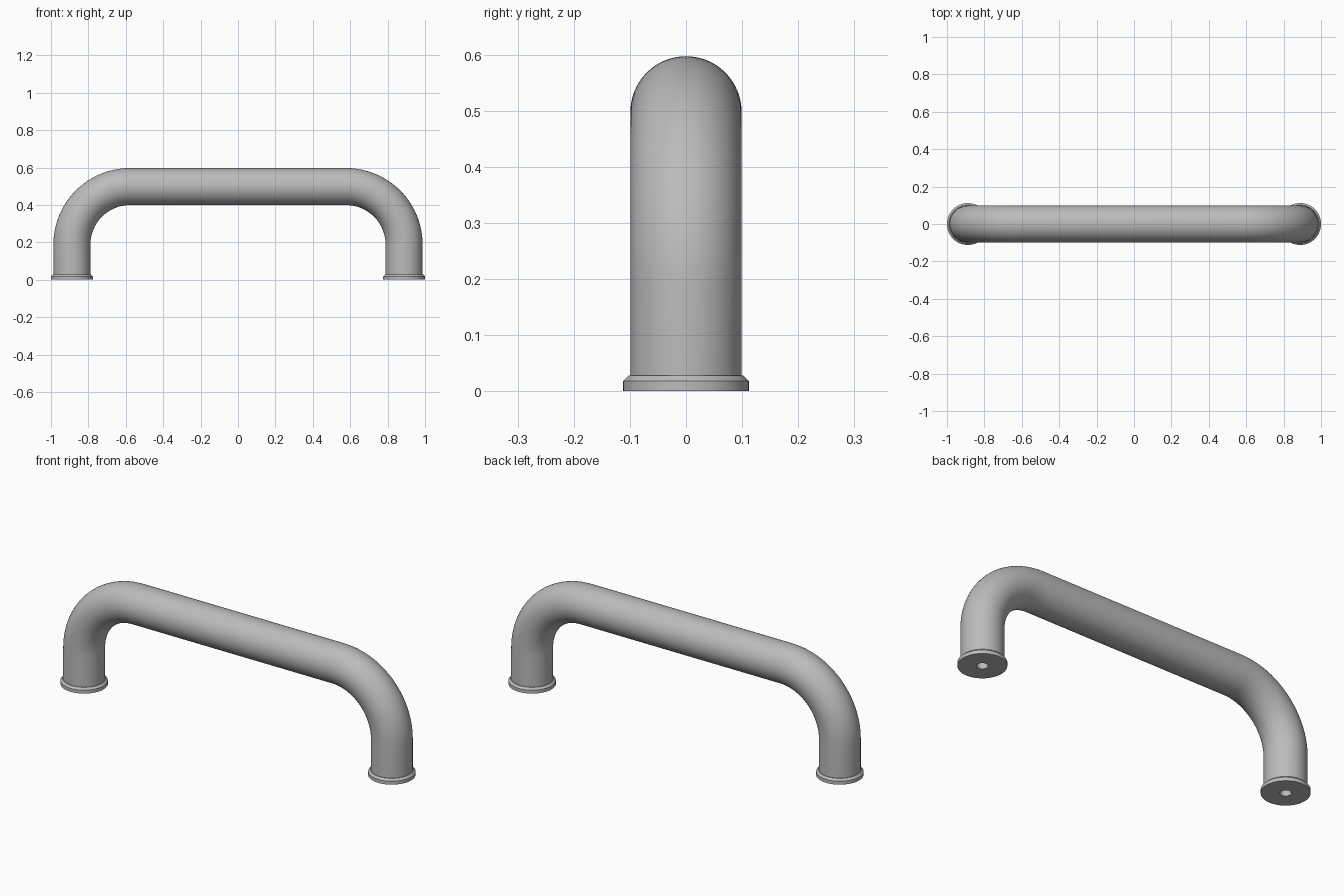
import bpy, bmesh, math
from mathutils import Vector

SEGS = 64
LEG_X, BAR_Z = 0.888, 0.498      # leg axis and bar axis
TUBE_R, BEND_R = 0.099, 0.31

cube = bpy.data.objects.get("Cube")
if cube:
    bpy.data.objects.remove(cube, do_unlink=True)

# Single satin grey metal
metal = bpy.data.materials.new("grey metal")
metal.use_nodes = True
GREY = (0.5, 0.5, 0.5, 1.0)
metal.diffuse_color = GREY
metal.node_tree.nodes["Principled BSDF"].inputs["Base Color"].default_value = GREY


def circle(bm, center, u, v, r):
    """Ring of vertices around center in the plane of u and v."""
    angles = [2 * math.pi * i / SEGS for i in range(SEGS)]
    return [bm.verts.new(center + (u * math.cos(a) + v * math.sin(a)) * r) for a in angles]


def bridge(bm, rings):
    for a, b in zip(rings, rings[1:]):
        for i in range(SEGS):
            j = (i + 1) % SEGS
            bm.faces.new((a[i], a[j], b[j], b[i]))


def finish(bm, name):
    bmesh.ops.recalc_face_normals(bm, faces=bm.faces)
    mesh = bpy.data.meshes.new(name)
    bm.to_mesh(mesh)
    bm.free()
    mesh.materials.append(metal)
    obj = bpy.data.objects.new(name, mesh)
    bpy.context.collection.objects.link(obj)
    bpy.ops.object.select_all(action='DESELECT')
    obj.select_set(True)
    bpy.context.view_layer.objects.active = obj
    bpy.ops.object.shade_smooth_by_angle(angle=math.radians(30))
    return obj


# Bent tube: leg, quarter bend, bar, quarter bend, leg
bend_x, bend_z, steps = LEG_X - BEND_R, BAR_Z - BEND_R, 24
half = [(LEG_X, 0.028, 0.0)]
for k in range(steps + 1):
    t = math.pi / 2 * k / steps
    half.append((bend_x + BEND_R * math.cos(t), bend_z + BEND_R * math.sin(t), t))
path = half + [(-x, z, math.pi - t) for x, z, t in reversed(half)]
bm = bmesh.new()
bridge(bm, [circle(bm, Vector((x, 0, z)), Vector((math.cos(t), 0, math.sin(t))),
                   Vector((0, 1, 0)), TUBE_R) for x, z, t in path])
finish(bm, "handle_tube")

# Chamfered foot collars with a blind screw hole underneath (radius, z)
profile = [(TUBE_R, 0.028), (0.102, 0.028), (0.112, 0.018), (0.112, 0.0),
           (0.026, 0.0), (0.026, 0.16)]
for name, x in (("left_foot_collar", LEG_X), ("right_foot_collar", -LEG_X)):
    bm = bmesh.new()
    rings = [circle(bm, Vector((x, 0, z)), Vector((1, 0, 0)), Vector((0, 1, 0)), r)
             for r, z in profile]
    bridge(bm, rings)
    bm.faces.new(rings[-1])
    # The tube mouth closes the top, so orient the open shell from its underside
    obj = finish(bm, name)
    under = next(p for p in obj.data.polygons
                 if abs(p.normal.z) > 0.9 and p.center.z < 0.001)
    if under.normal.z > 0:
        obj.data.flip_normals()
